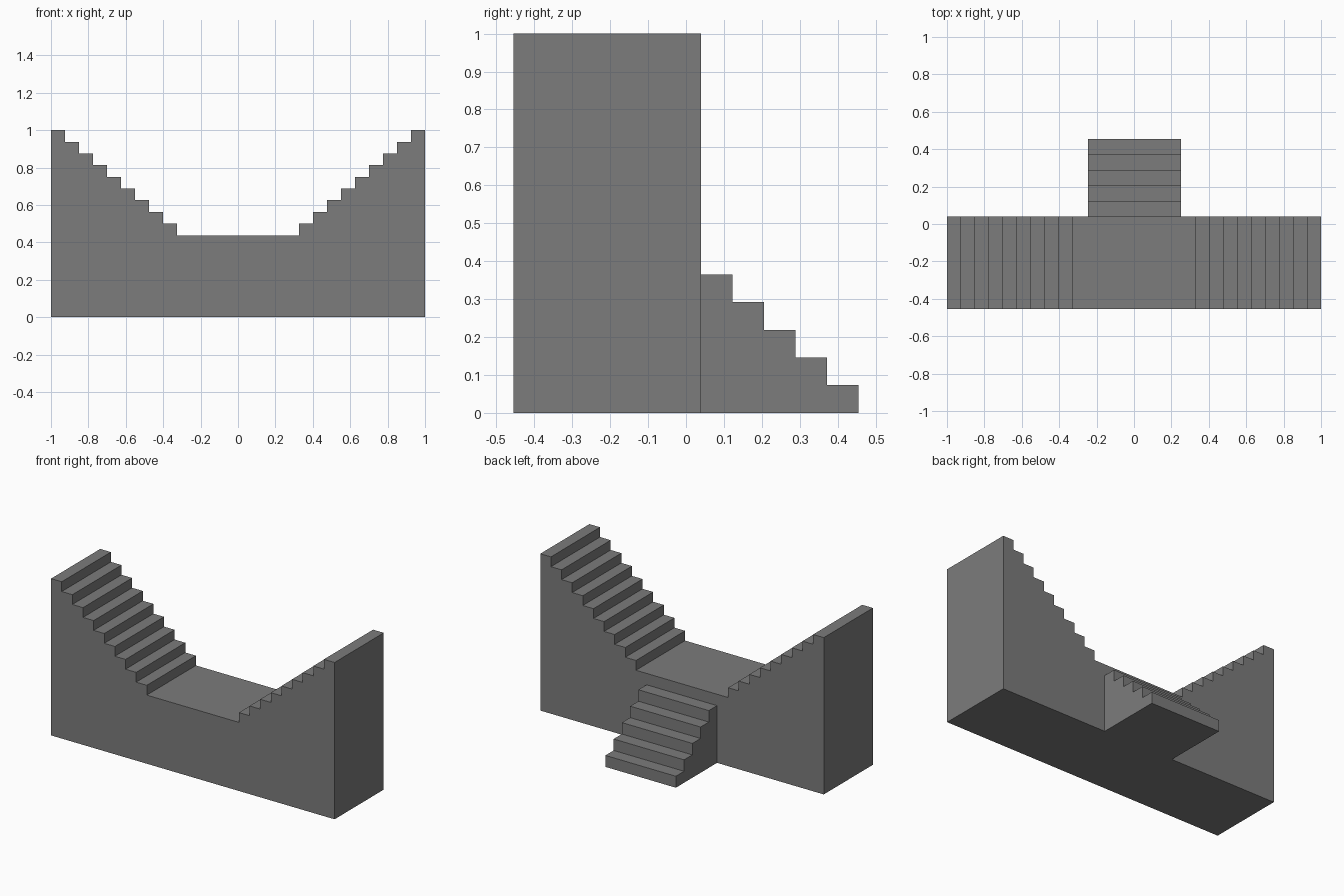
import bpy
import bmesh
from mathutils import Vector

cube = bpy.data.objects.get("Cube")
if cube:
    bpy.data.objects.remove(cube, do_unlink=True)

# Single stone grey material
GREY = (0.2, 0.2, 0.2, 1)
stone = bpy.data.materials.new("stone_grey")
stone.use_nodes = True
stone.diffuse_color = GREY
stone.node_tree.nodes["Principled BSDF"].inputs["Base Color"].default_value = GREY


def extrude_profile(name, points, direction):
    """Fill a closed outline and extrude it into a flat-sided solid."""
    bm = bmesh.new()
    face = bm.faces.new([bm.verts.new(p) for p in points])
    result = bmesh.ops.extrude_face_region(bm, geom=[face], use_keep_orig=True)
    moved = [g for g in result["geom"] if isinstance(g, bmesh.types.BMVert)]
    bmesh.ops.translate(bm, verts=moved, vec=Vector(direction))
    bmesh.ops.recalc_face_normals(bm, faces=bm.faces[:])
    mesh = bpy.data.meshes.new(name)
    bm.to_mesh(mesh)
    bm.free()
    mesh.materials.append(stone)
    obj = bpy.data.objects.new(name, mesh)
    bpy.context.collection.objects.link(obj)
    return obj


FRONT, BACK, END = -0.455, 0.04, 0.455

# Landing block with a flight of nine steps rising to each end
STEPS, TREAD, RISE = 9, 0.075, 0.0625
half, landing = 1 - STEPS * TREAD, 1 - STEPS * RISE
right_side = []
for i in range(STEPS):
    x = half + i * TREAD
    right_side += [(x, landing + i * RISE), (x, landing + (i + 1) * RISE)]
right_side += [(1, 1), (1, 0)]
outline = right_side + [(-x, z) for x, z in reversed(right_side)]
extrude_profile("double_staircase", [(x, FRONT, z) for x, z in outline],
                (0, BACK - FRONT, 0))

# Back flight of five steps descending from the landing
BACK_STEPS, BACK_RISE, LEFT, WIDTH = 5, 0.073, -0.247, 0.497
tread = (END - BACK) / BACK_STEPS
steps = [(BACK, 0)]
for i in range(BACK_STEPS):
    z = (BACK_STEPS - i) * BACK_RISE
    steps += [(BACK + i * tread, z), (BACK + (i + 1) * tread, z)]
steps.append((END, 0))
extrude_profile("back_steps", [(LEFT, y, z) for y, z in steps], (WIDTH, 0, 0))
